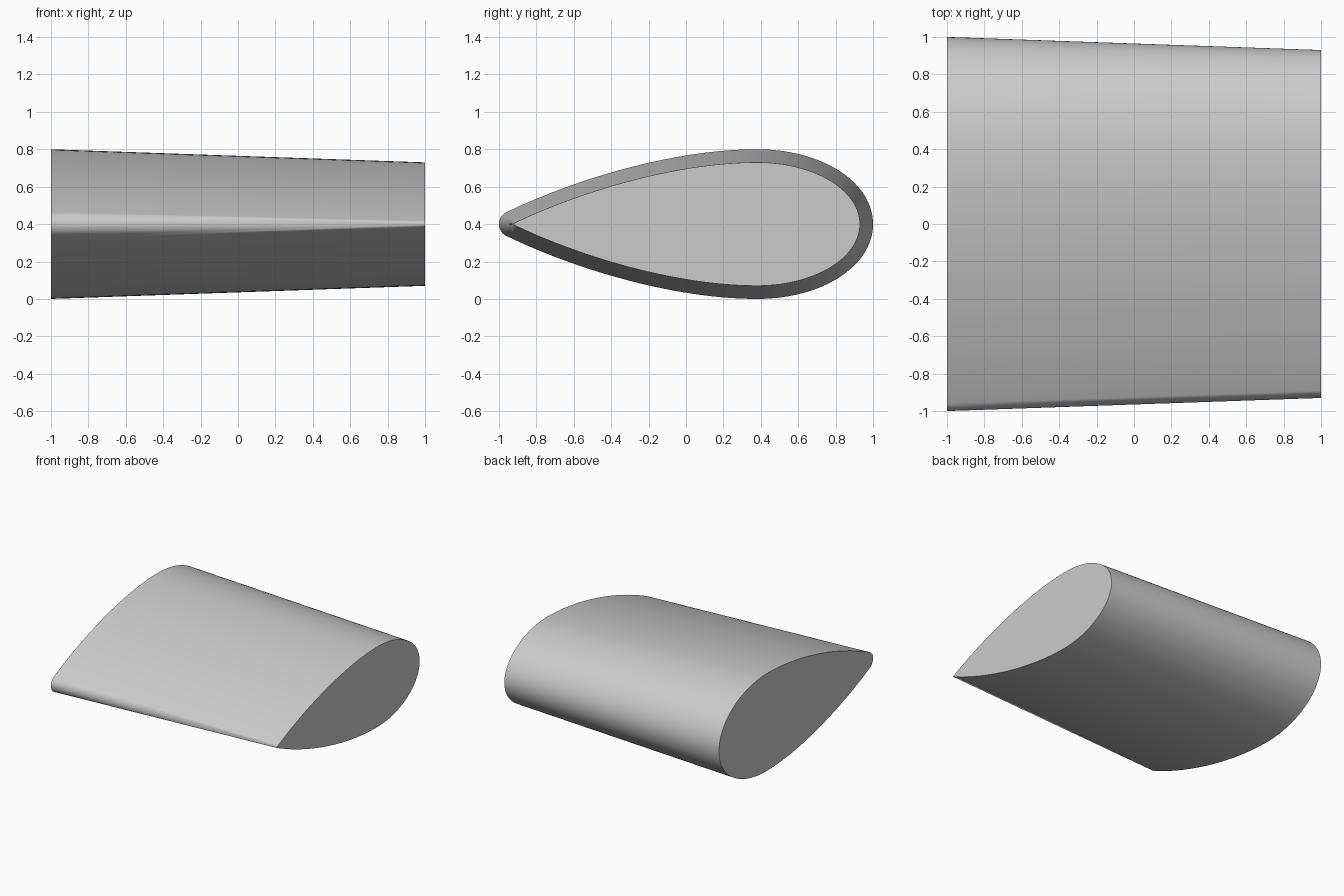
import bpy, bmesh, math
from mathutils import Vector
from mathutils.geometry import interpolate_bezier

if "Cube" in bpy.data.objects:
    bpy.data.objects.remove(bpy.data.objects["Cube"])

OFFSET, MID, SEG = 0.07, 0.4, 28


def curve(*pts):
    return interpolate_bezier(*[Vector((p[0], p[1])) for p in pts], SEG + 1)


# Upper half of the small teardrop section: nose -> crown -> pointed tail
nose = curve((0.93, 0), (0.93, 0.18), (0.69, 0.33), (0.38, 0.33))
tail = curve((0.38, 0.33), (-0.05, 0.33), (-0.57, 0.175), (-0.93, 0))
half = nose + tail[1:]
n = len(half)

# Large section is the small one pushed outward along its normals
pairs = []
for i, p in enumerate(half):
    if i == 0:
        normal = Vector((1, 0))
    else:
        t = half[min(i + 1, n - 1)] - half[i - 1]
        normal = Vector((t.y, -t.x)).normalized()
    pairs.append((p, p + normal * OFFSET))

# Rounded tail on the large section, fanning from the tail point
tip = half[-1]
start = math.atan2(normal.y, normal.x)
for k in range(1, 13):
    a = start + (math.pi - start) * k / 12
    pairs.append((tip, tip + OFFSET * Vector((math.cos(a), math.sin(a)))))

# Mirror to the lower half
flip = lambda v: Vector((v.x, -v.y))
pairs += [(flip(a), flip(b)) for a, b in reversed(pairs[1:-1])]

# Skin between sections, with flat end caps
bm = bmesh.new()
small = [bm.verts.new((1, a.x, MID + a.y)) for a, b in pairs]
large = [bm.verts.new((-1, b.x, MID + b.y)) for a, b in pairs]
for i in range(len(pairs)):
    j = (i + 1) % len(pairs)
    bm.faces.new((small[i], small[j], large[j], large[i]))
bm.faces.new(small)
bm.faces.new(large[::-1])
bmesh.ops.remove_doubles(bm, verts=bm.verts, dist=1e-5)
bmesh.ops.recalc_face_normals(bm, faces=bm.faces)

mesh = bpy.data.meshes.new("tapered_teardrop")
bm.to_mesh(mesh)
bm.free()
obj = bpy.data.objects.new("tapered_teardrop", mesh)
bpy.context.collection.objects.link(obj)
bpy.context.view_layer.objects.active = obj
obj.select_set(True)
bpy.ops.object.shade_smooth_by_angle(angle=math.radians(30))
